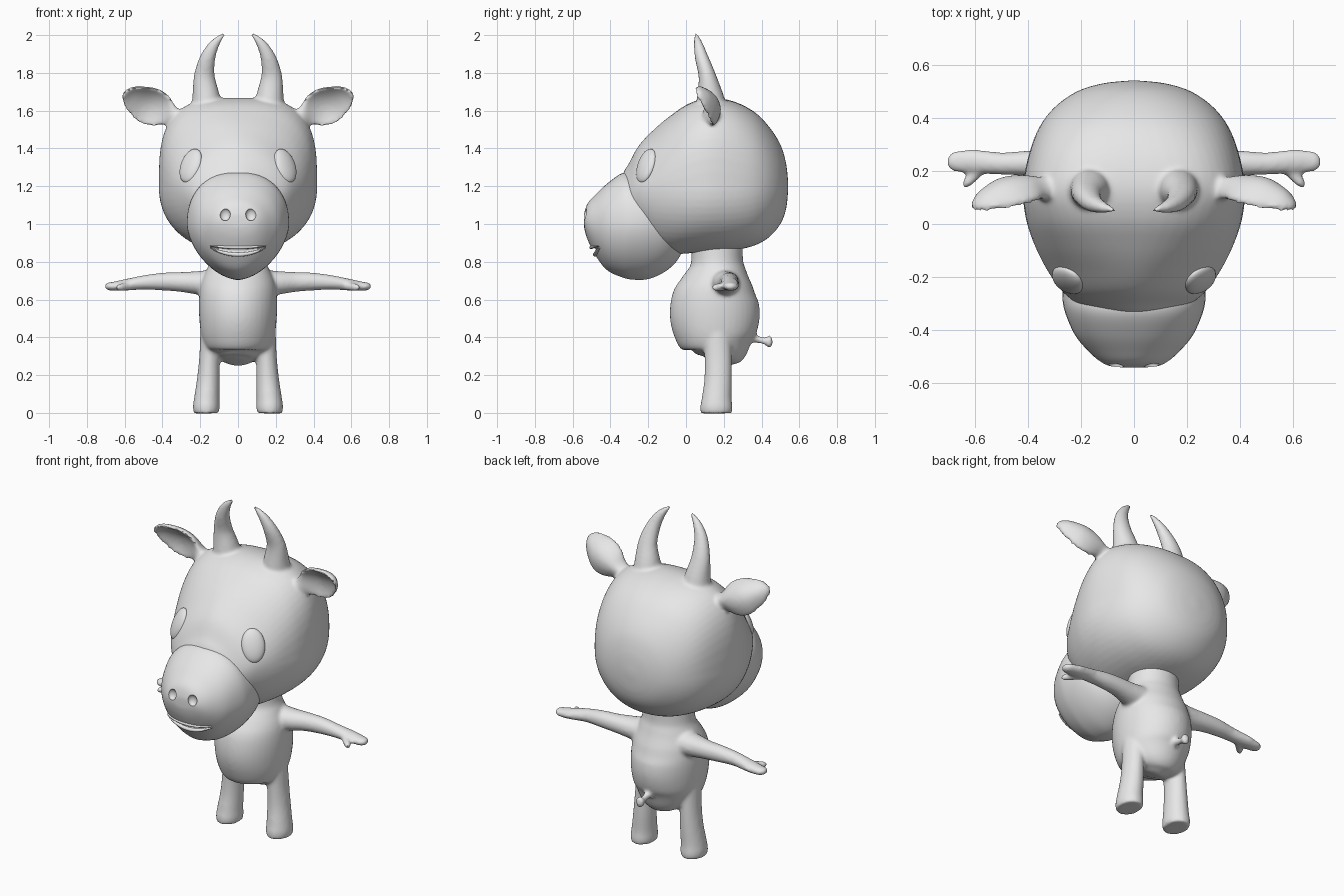
import bpy, bmesh, math
from mathutils import Vector, Matrix

cube = bpy.data.objects.get("Cube")
if cube:
    bpy.data.objects.remove(cube, do_unlink=True)

GREY = (0.8, 0.8, 0.8, 1.0)
mat = bpy.data.materials.new("plain_grey")
mat.use_nodes = True
mat.diffuse_color = GREY
mat.node_tree.nodes["Principled BSDF"].inputs["Base Color"].default_value = GREY


def refine(rows, k=6):
    """Catmull-Rom interpolation through rows of numbers."""
    out = []
    for i in range(len(rows) - 1):
        a, b, c, d = (rows[max(i - 1, 0)], rows[i], rows[i + 1], rows[min(i + 2, len(rows) - 1)])
        for j in range(k):
            t = j / k
            out.append([0.5 * (2 * q + (r - p) * t + (2 * p - 5 * q + 4 * r - s) * t * t
                               + (3 * q - p - 3 * r + s) * t ** 3)
                        for p, q, r, s in zip(a, b, c, d)])
    out.append(list(rows[-1]))
    return out


def skin(bm, rings):
    """Closed, capped surface through rings of points."""
    loops = [[bm.verts.new(p) for p in ring] for ring in rings]
    n = len(loops[0])
    faces = [bm.faces.new((a[i], a[(i + 1) % n], b[(i + 1) % n], b[i]))
             for a, b in zip(loops, loops[1:]) for i in range(n)]
    faces += [bm.faces.new(loops[0]), bm.faces.new(loops[-1])]
    bmesh.ops.recalc_face_normals(bm, faces=faces)


def tube(bm, rows, side=(0, 1, 0), sx=1, seg=24, k=6):
    """Tube along rows of x, y, z, radius along side, radius across it."""
    rows = refine([(r[0] * sx, *r[1:]) for r in rows], k)
    pts = [Vector(r[:3]) for r in rows]
    rings = []
    for i, (p, r) in enumerate(zip(pts, rows)):
        t = (pts[min(i + 1, len(pts) - 1)] - pts[max(i - 1, 0)]).normalized()
        u = Vector(side) - t * t.dot(Vector(side))
        u.normalize()
        v = t.cross(u)
        ang = [2 * math.pi * j / seg for j in range(seg)]
        rings.append([p + u * max(r[3], 0.001) * math.cos(a) + v * max(r[4], 0.001) * math.sin(a)
                      for a in ang])
    skin(bm, rings)


def head_form(bm, rows, seg=56):
    """Loft along y: y, top z, bottom z, widest z, half width, top and bottom roundness."""
    rings = []
    for y, top, bot, mid, w, nt, nb in refine(rows):
        ring = []
        for j in range(seg):
            a = 2 * math.pi * (j + 0.5) / seg
            c, s = math.cos(a), math.sin(a)
            n, h = (nt, top - mid) if s > 0 else (nb, mid - bot)
            ring.append((math.copysign(abs(c) ** (2 / n), c) * max(w, 0.002), y,
                         mid + math.copysign(abs(s) ** (2 / n), s) * h))
        rings.append(ring)
    skin(bm, rings)


def apply(obj, kind, **settings):
    m = obj.modifiers.new(kind.title(), kind)
    for key, val in settings.items():
        setattr(m, key, val)
    bpy.context.view_layer.objects.active = obj
    bpy.ops.object.modifier_apply(modifier=m.name)


def finish(name, bm, voxel=0, angle=45):
    me = bpy.data.meshes.new(name)
    bm.to_mesh(me)
    bm.free()
    me.materials.append(mat)
    obj = bpy.data.objects.new(name, me)
    bpy.context.collection.objects.link(obj)
    if voxel:  # fuse overlapping forms into one soft skin
        apply(obj, 'REMESH', mode='VOXEL', voxel_size=voxel)
        apply(obj, 'SMOOTH', factor=0.5, iterations=7)
    shade(obj, angle)
    return obj


def shade(obj, angle=45):
    bpy.ops.object.select_all(action='DESELECT')
    obj.select_set(True)
    bpy.context.view_layer.objects.active = obj
    bpy.ops.object.shade_smooth_by_angle(angle=math.radians(angle))


def ear(bm, sx):
    """Curled leaf: x, y, z, half width, back bulge, front bulge (negative is hollow)."""
    rows = [(.29, .13, 1.555, .045, .04, .04), (.345, .125, 1.572, .05, .045, .03),
            (.40, .12, 1.597, .088, .055, -.015), (.45, .112, 1.617, .104, .06, -.035),
            (.50, .10, 1.638, .099, .058, -.036), (.56, .08, 1.668, .07, .04, -.022),
            (.59, .068, 1.684, .043, .02, -.008), (.607, .06, 1.692, .012, .005, 0)]
    axis = Vector((.3, -.07, .13)).normalized()
    up = Vector((-.3, -.33, .9))
    up = (up - axis * up.dot(axis)).normalized()
    out = up.cross(axis)
    if out.y > 0:
        out = -out
    steps = [i / 6 for i in range(-6, 7)]
    rings = []
    for x, y, z, w, back, front in refine(rows, 5):
        p = Vector((x, y, z))
        ring = [p + up * w * s - out * (back * (1 - s * s) + .011) for s in steps]
        ring += [p + up * w * s + out * (front * (1 - s * s) + .011) for s in reversed(steps)]
        rings.append([Vector((q.x * sx, q.y, q.z)) for q in ring])
    skin(bm, rings)


# Head: skull, horns and ears fused together
bm = bmesh.new()
head_form(bm, [(.541, 1.22, 1.18, 1.2, .02, 2, 2), (.53, 1.32, 1.08, 1.2, .12, 2, 2),
               (.50, 1.42, 1.0, 1.2, .215, 2.1, 2), (.44, 1.515, .93, 1.21, .30, 2.3, 2.1),
               (.36, 1.595, .885, 1.21, .36, 2.6, 2.2), (.25, 1.65, .86, 1.2, .40, 3.0, 2.2),
               (.13, 1.668, .85, 1.2, .419, 3.2, 2.2), (.02, 1.64, .845, 1.2, .408, 2.8, 2.2),
               (-.08, 1.575, .84, 1.2, .375, 2.3, 2.1), (-.17, 1.5, .86, 1.19, .33, 1.9, 2),
               (-.25, 1.415, .93, 1.18, .275, 1.75, 2), (-.30, 1.325, .97, 1.15, .215, 1.75, 2),
               (-.335, 1.26, 1.0, 1.12, .15, 1.8, 2), (-.36, 1.12, 1.04, 1.08, .05, 2, 2)])
for s in (1, -1):
    tube(bm, [(.165, .135, 1.56, .085, .085), (.168, .13, 1.66, .074, .075),
              (.178, .113, 1.78, .047, .056), (.16, .083, 1.88, .036, .041),
              (.122, .064, 1.955, .024, .026), (.074, .052, 2.006, .009, .009)], sx=s)
    ear(bm, s)
head = finish("head", bm, voxel=0.01)

# Snout
bm = bmesh.new()
head_form(bm, [(-.02, 1.0, .85, .95, .12, 2, 2), (-.06, 1.08, .79, .97, .19, 2, 1.9),
               (-.12, 1.16, .742, .99, .24, 2.1, 1.8), (-.2, 1.225, .708, 1.0, .266, 2.3, 1.7),
               (-.28, 1.268, .705, 1.0, .27, 2.3, 1.7), (-.34, 1.268, .718, 1.0, .258, 2.3, 1.75),
               (-.42, 1.212, .757, 1.0, .222, 2.2, 1.8), (-.48, 1.155, .835, 1.0, .172, 2.1, 1.9),
               (-.52, 1.11, .915, 1.01, .125, 2, 2), (-.538, 1.06, .975, 1.02, .08, 2, 2),
               (-.541, 1.025, 1.015, 1.02, .01, 2, 2)])
snout = finish("snout", bm)
bpy.context.view_layer.update()


def snout_y(x, z):
    hit, loc, _, _ = snout.ray_cast(Vector((x, -2, z)), Vector((0, 1, 0)))
    return loc.y if hit else -.47


def mouth_rows(z0, rise, depth, thick):
    rows = []
    for i in range(-6, 7):
        q = (i / 6) ** 2
        x, z = .145 * i / 6, z0 + rise * q
        rows.append((x, snout_y(x, z), z, depth, thick * (1 - q) + .003))
    return rows


mouth = mouth_rows(.857, .022, .018, .014)
lip_rows = {"lower_lip": mouth_rows(.838, .036, .011, .008),
            "upper_lip": mouth_rows(.876, .008, .009, .006)}

# Nostril hollows and mouth groove
cut = bmesh.new()
tube(cut, mouth, seg=16, k=3)
for s in (1, -1):
    place = Matrix.Translation((.068 * s, snout_y(.068 * s, 1.05), 1.05))
    bmesh.ops.create_uvsphere(cut, u_segments=20, v_segments=12, radius=1,
                              matrix=place @ Matrix.Diagonal((.028, .022, .033, 1)))
cutter = finish("snout_cutter", cut)
cutter.hide_render = True
apply(snout, 'BOOLEAN', operation='DIFFERENCE', object=cutter, solver='EXACT')
bpy.data.objects.remove(cutter, do_unlink=True)
shade(snout, 40)

# Lips
for name, rows in lip_rows.items():
    bm = bmesh.new()
    tube(bm, rows, seg=12, k=3)
    finish(name, bm)

# Eyes: flattened ovals resting on the skull
for s, label in ((1, "left"), (-1, "right")):
    up = Vector((-.055 * s, .05, .185)).normalized()
    out = Vector((.62 * s, -.78, .3))
    out = (out - up * out.dot(up)).normalized()
    centre = Vector((.245 * s, -.205, 1.305))
    hit, loc, _, _ = head.ray_cast(centre + out * .5, -out)
    if hit:
        centre = loc - out * .008
    turn = Matrix((up.cross(out), out, up)).transposed().to_4x4()
    bm = bmesh.new()
    bmesh.ops.create_uvsphere(bm, u_segments=28, v_segments=16, radius=1,
                              matrix=Matrix.Translation(centre) @ turn
                              @ Matrix.Diagonal((.066, .03, .096, 1)))
    bmesh.ops.recalc_face_normals(bm, faces=bm.faces)
    finish(label + "_eye", bm)

# Body: torso, neck, arms, legs and tail fused together
bm = bmesh.new()
tube(bm, [(0, .15, .272, .05, .04), (0, .155, .287, .11, .10), (0, .163, .33, .165, .16),
          (0, .157, .40, .212, .192), (0, .153, .50, .237, .205), (0, .153, .60, .23, .207),
          (0, .16, .68, .196, .198), (0, .165, .75, .157, .17), (0, .165, .80, .138, .15),
          (0, .165, .90, .135, .142)], seg=40)
for s in (1, -1):
    tube(bm, [(.08, .2, .685, .09, .08), (.2, .21, .688, .072, .064), (.3, .225, .693, .055, .053),
              (.4, .229, .695, .048, .047), (.5, .228, .69, .042, .038), (.6, .236, .677, .045, .03),
              (.66, .236, .67, .041, .024), (.69, .235, .67, .033, .02), (.705, .235, .67, .012, .01)],
         sx=s)
    tube(bm, [(.56, .225, .672, .022, .022), (.60, .185, .668, .022, .02),
              (.63, .155, .664, .019, .018), (.645, .14, .663, .008, .008)], sx=s, side=(0, 0, 1))
    tube(bm, [(.14, .165, .42, .075, .06), (.15, .17, .30, .072, .055), (.157, .17, .18, .073, .06),
              (.165, .163, .08, .079, .067), (.168, .161, .03, .086, .071), (.168, .161, -.002, .083, .066)],
         sx=s)
tube(bm, [(0, .33, .40, .03, .03), (0, .385, .388, .019, .019), (0, .42, .38, .019, .02),
          (0, .437, .378, .026, .033), (0, .452, .377, .022, .03), (0, .46, .377, .006, .008)],
     side=(1, 0, 0), seg=16)
finish("body", bm, voxel=0.01)
